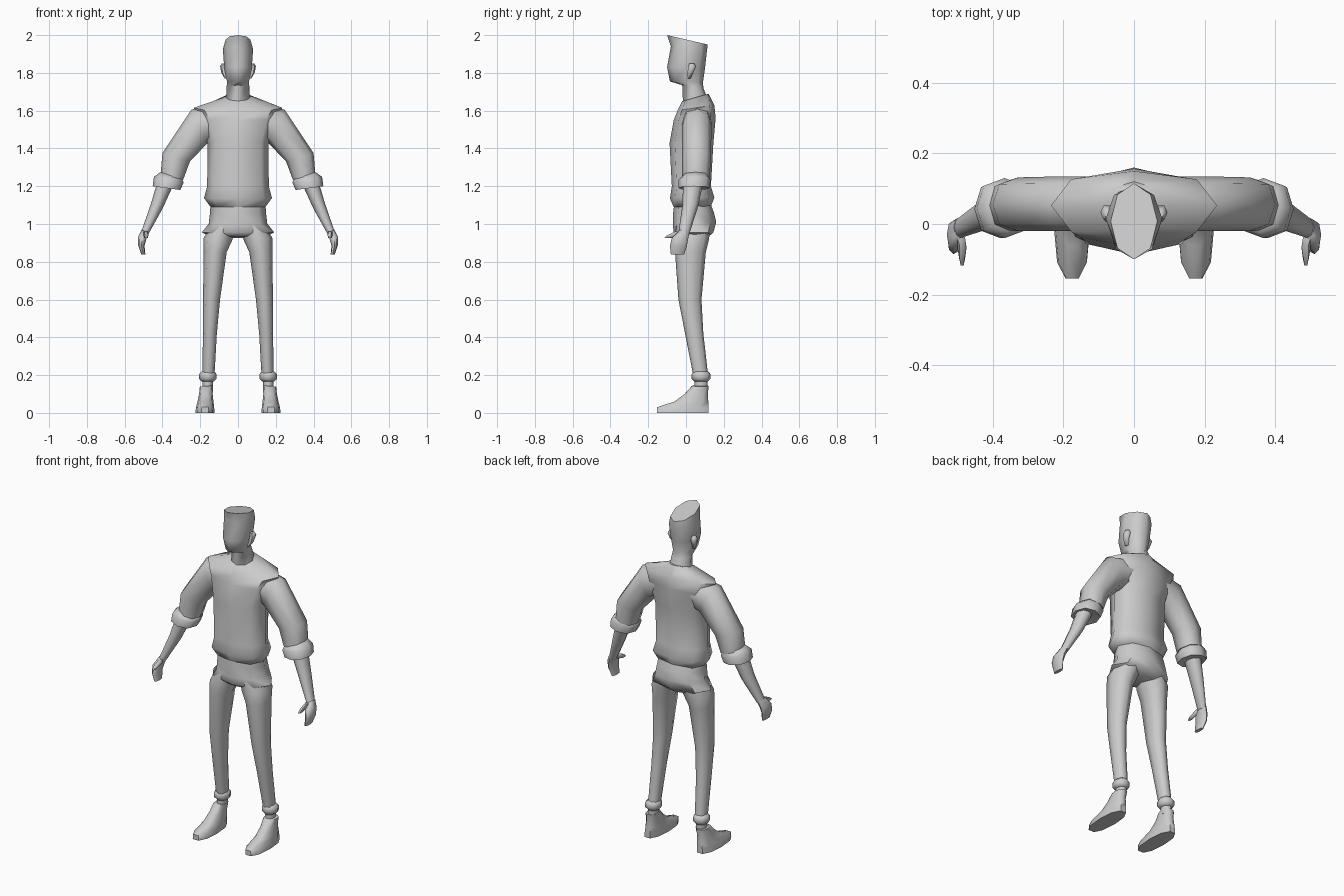
import bpy, bmesh, math
from mathutils import Vector

grey = bpy.data.materials.new("plain_grey")
grey.diffuse_color = (0.6, 0.6, 0.6, 1)


def loft(name, rings, sides=8, boxy=1.0, mirror=False, angle=60):
    """Skin rings given as (centre, half axis u, half axis v)."""
    bm = bmesh.new()
    loops = []
    for c, u, v in rings:
        loop = []
        for i in range(sides):
            a = 2 * math.pi * i / sides
            co, si = math.cos(a), math.sin(a)
            co = math.copysign(abs(co) ** boxy, co)
            si = math.copysign(abs(si) ** boxy, si)
            loop.append(bm.verts.new(c + u * co + v * si))
        loops.append(loop)
    for a, b in zip(loops, loops[1:]):
        for i in range(sides):
            j = (i + 1) % sides
            bm.faces.new((a[i], a[j], b[j], b[i]))
    bm.faces.new(loops[0])
    bm.faces.new(loops[-1])
    bmesh.ops.recalc_face_normals(bm, faces=bm.faces)
    me = bpy.data.meshes.new(name)
    bm.to_mesh(me)
    bm.free()
    me.materials.append(grey)
    ob = bpy.data.objects.new(name, me)
    bpy.context.collection.objects.link(ob)
    bpy.ops.object.select_all(action='DESELECT')
    ob.select_set(True)
    bpy.context.view_layer.objects.active = ob
    bpy.ops.object.shade_smooth_by_angle(angle=math.radians(angle))
    if mirror:
        ob.modifiers.new("Mirror", 'MIRROR').use_mirror_merge = False
    return ob


def body(name, rows, **kw):
    """Central part: rows of front y, z, back y, z, half width."""
    rings = []
    for y1, z1, y2, z2, hx in rows:
        f, b = Vector((0, y1, z1)), Vector((0, y2, z2))
        rings.append(((f + b) / 2, Vector((hx, 0, 0)), (b - f) / 2))
    return loft(name, rings, **kw)


def limb(name, rows, **kw):
    """Paired part: rows of inner x, z, outer x, z, front y, back y."""
    rings = []
    for x1, z1, x2, z2, y1, y2 in rows:
        ym = (y1 + y2) / 2
        i, o = Vector((x1, ym, z1)), Vector((x2, ym, z2))
        rings.append(((i + o) / 2, (o - i) / 2, Vector((0, (y2 - y1) / 2, 0))))
    return loft(name, rings, mirror=True, **kw)


# Head with slanted flat-top hair, and neck
body("head", [
    (-.015, 1.62, .125, 1.64, .065), (-.02, 1.735, .092, 1.72, .06),
    (-.085, 1.755, .09, 1.75, .058), (-.10, 1.83, .10, 1.82, .073),
    (-.08, 1.94, .11, 1.91, .08), (-.10, 2.0, .115, 1.95, .066)])
limb("ear", [
    (.055, 1.77, .07, 1.77, .0, .025), (.06, 1.80, .088, 1.80, .005, .04),
    (.06, 1.83, .095, 1.835, .01, .055), (.06, 1.85, .085, 1.85, .015, .045)],
    sides=6)

# Shirt with flared hem
body("shirt", [
    (-.065, 1.09, .13, 1.09, .145), (-.085, 1.135, .15, 1.14, .18),
    (-.075, 1.20, .132, 1.20, .163), (-.087, 1.43, .145, 1.43, .162),
    (-.065, 1.55, .157, 1.56, .20), (-.045, 1.60, .15, 1.63, .235),
    (-.02, 1.65, .12, 1.69, .075)], boxy=.8)

# Sleeves, rolled cuffs, forearms
limb("sleeve", [
    (.08, 1.47, .12, 1.63, -.02, .135), (.16, 1.43, .247, 1.605, -.02, .135),
    (.255, 1.33, .40, 1.375, -.02, .132), (.29, 1.235, .41, 1.26, -.02, .125)],
    boxy=.85)
limb("sleeve_cuff", [
    (.295, 1.235, .41, 1.275, -.02, .12), (.288, 1.22, .445, 1.25, -.04, .13),
    (.305, 1.18, .452, 1.20, -.04, .125), (.33, 1.185, .43, 1.205, -.02, .10)],
    boxy=.85)
limb("forearm", [
    (.345, 1.20, .425, 1.23, -.015, .09), (.40, 1.08, .46, 1.11, -.02, .065),
    (.475, .945, .51, .965, -.04, .02)])

# Hands
limb("hand", [
    (.475, .955, .51, .97, -.04, .02), (.485, .92, .53, .93, -.075, .012),
    (.495, .885, .528, .885, -.085, .005), (.49, .838, .512, .838, -.08, -.01)],
    boxy=.85)
limb("thumb", [
    (.478, .96, .50, .96, -.06, -.02), (.474, .94, .50, .94, -.105, -.03),
    (.478, .925, .495, .925, -.12, -.075)], sides=6)

# Trousers: hips with flared pockets, then legs and rolled hems
body("hips", [
    (-.06, 1.12, .125, 1.12, .145), (-.068, 1.06, .148, 1.06, .148),
    (-.07, .995, .16, 1.01, .155), (-.065, .955, .145, .955, .192),
    (-.045, .935, .11, .925, .14)], boxy=.85)
limb("leg", [
    (.01, 1.0, .14, 1.0, -.05, .13), (.03, .915, .182, .925, -.062, .122),
    (.06, .85, .182, .85, -.058, .105), (.095, .60, .185, .60, -.04, .082),
    (.112, .42, .186, .42, -.005, .092), (.125, .19, .188, .19, .04, .118)],
    boxy=.9)
limb("trouser_hem", [
    (.125, .22, .19, .22, .04, .118), (.114, .205, .206, .205, .03, .13),
    (.114, .18, .206, .18, .03, .13), (.13, .165, .19, .165, .045, .115)])
limb("ankle", [
    (.133, .18, .188, .18, .045, .115), (.133, .12, .188, .12, .045, .115)])

# Shoes
limb("shoe", [
    (.125, 0, .226, 0, -.16, .125), (.126, .03, .222, .03, -.16, .125),
    (.13, .06, .214, .06, -.065, .122), (.134, .10, .206, .10, -.01, .118),
    (.132, .145, .202, .14, .03, .122)], sides=10, boxy=.85)
